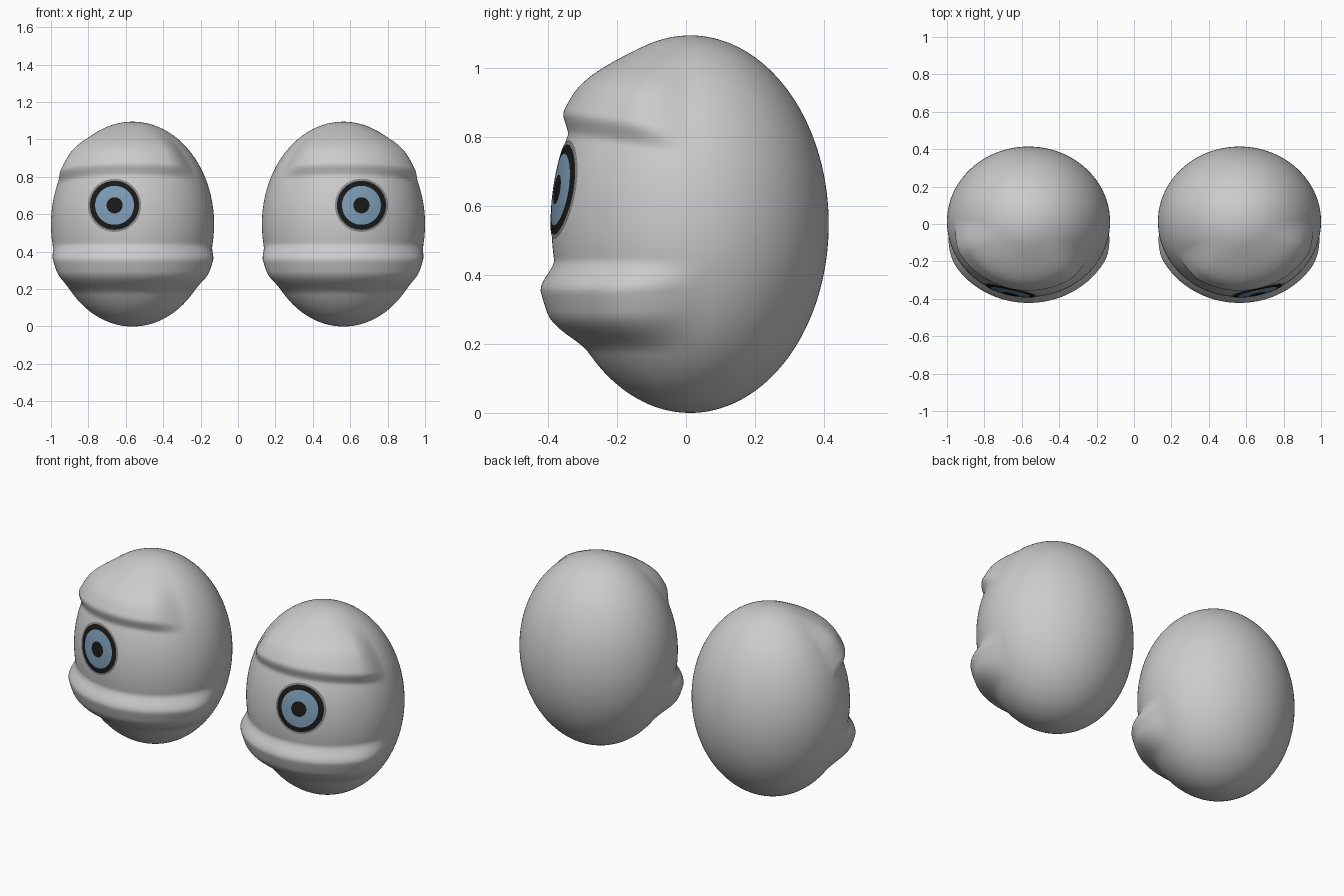
import bpy, bmesh
from math import sin, cos, pi, sqrt, atan2, radians
from mathutils import Vector

if "Cube" in bpy.data.objects:
    bpy.data.objects.remove(bpy.data.objects["Cube"])

CX, CY, CZ = 0.564, 0.012, 0.5475      # centre of one eyeball
RX, RY, RZ = 0.436, 0.402, 0.5475      # its radii


def ramp(a, b, t):
    t = max(0.0, min(1.0, (t - a) / (b - a)))
    return t * t * (3 - 2 * t)


def lid_height(phi, z):
    """Swelling of the lids; phi is degrees from the front, positive outward."""
    edge = 0.815 - 0.05 * (abs(phi) / 85) ** 2
    upper = 0.04 * ramp(edge - 0.012, edge + 0.045, z) * ramp(1.07, 0.90, z)
    upper *= ramp(-62, -30, phi) * ramp(92, 62, phi)
    lower = 0.056 * ramp(0.445, 0.365, z) * ramp(0.17, 0.31, z)
    lower *= ramp(-98, -60, phi) * ramp(98, 55, phi)
    return upper + lower


def material(name, rgb):
    m = bpy.data.materials.new(name)
    m.diffuse_color = (*rgb, 1)
    m.use_nodes = True
    m.node_tree.nodes["Principled BSDF"].inputs["Base Color"].default_value = m.diffuse_color
    return m


def add_object(name, bm, mats=()):
    for f in bm.faces:
        f.smooth = True
    me = bpy.data.meshes.new(name)
    bm.to_mesh(me)
    bm.free()
    for m in mats:
        me.materials.append(m)
    ob = bpy.data.objects.new(name, me)
    bpy.context.collection.objects.link(ob)
    return ob


# Eyeball with sculpted upper and lower lids
def eyeball(side, label):
    bm = bmesh.new()
    bmesh.ops.create_uvsphere(bm, u_segments=192, v_segments=160, radius=1)
    for v in bm.verts:
        u = v.co.copy()
        p = Vector((RX * u.x, RY * u.y, RZ * u.z))
        n = Vector((u.x / RX, u.y / RY, u.z / RZ)).normalized()
        phi = atan2(u.x * side, -u.y) * 180 / pi
        p += n * lid_height(phi, p.z + CZ)
        v.co = p + Vector((side * CX, CY, CZ))
    add_object(label + "_eyeball", bm)


# Iris: concentric coloured rings laid on the curved front
def iris(side, label, mats):
    ix, iz, seg = side * 0.66, 0.648, 72
    rings = [0.022, 0.043, 0.06, 0.08, 0.104, 0.118, 0.131, 0.142]
    colours = [0, 0, 1, 1, 1, 0, 0, 2]       # colour inside each ring

    def point(r, a):
        x, z = ix + r * cos(a), iz + r * sin(a)
        k = 1 - ((x - side * CX) / RX) ** 2 - ((z - CZ) / RZ) ** 2
        return Vector((x, CY - RY * sqrt(k) - 0.003, z))

    bm = bmesh.new()
    centre = bm.verts.new(point(0, 0))
    prev = None
    for r, c in zip(rings, colours):
        cur = [bm.verts.new(point(r, 2 * pi * i / seg)) for i in range(seg)]
        for i in range(seg):
            j = (i + 1) % seg
            if prev:
                f = bm.faces.new((prev[i], cur[i], cur[j], prev[j]))
            else:
                f = bm.faces.new((centre, cur[i], cur[j]))
            f.material_index = c
        prev = cur
    add_object(label + "_iris", bm, mats)


mats = [material("black", (0.01, 0.01, 0.01)),
        material("blue", (0.20, 0.33, 0.46)),
        material("halo_grey", (0.25, 0.25, 0.25))]
for side, label in ((-1, "left"), (1, "right")):
    eyeball(side, label)
    iris(side, label, mats)
